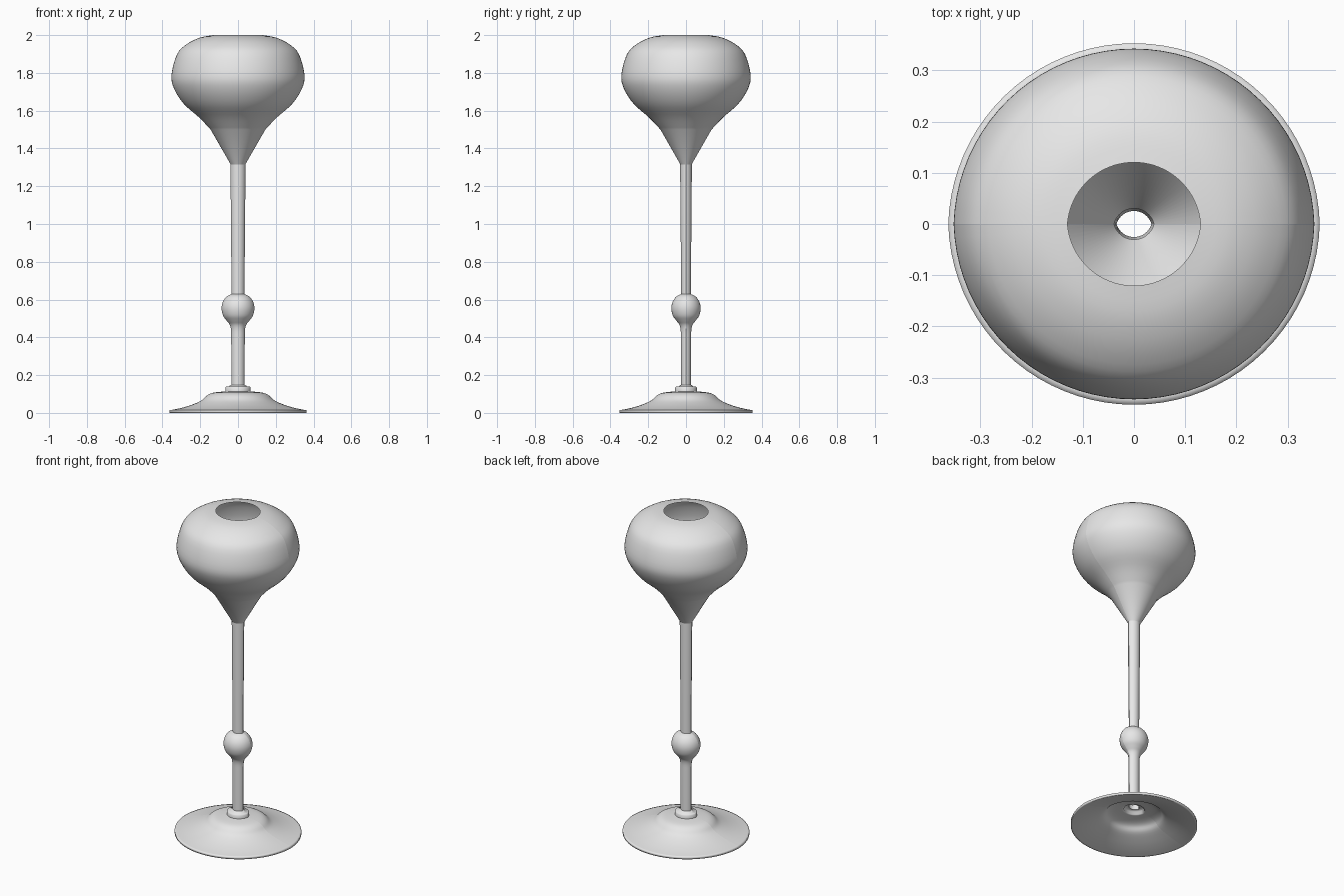
import bpy, bmesh, math

cube = bpy.data.objects.get("Cube")
if cube:
    bpy.data.objects.remove(cube, do_unlink=True)

OFFSET = 0.01      # each half is turned about an axis this far behind its seam
STEPS = 40         # segments in each half turn

grey = bpy.data.materials.new("light grey")
grey.use_nodes = True
COLOUR = (0.8, 0.8, 0.8, 1)
grey.diffuse_color = COLOUR
grey.node_tree.nodes["Principled BSDF"].inputs["Base Color"].default_value = COLOUR


def curve(pts, n=4):
    """Smooth a list of (radius, height) points with a Catmull-Rom curve."""
    p = [pts[0]] + pts + [pts[-1]]
    out = []
    for a, b, c, d in zip(p, p[1:], p[2:], p[3:]):
        for k in range(n):
            t = k / n
            out.append(tuple(
                0.5 * (2 * b[i] + (c[i] - a[i]) * t
                       + (2 * a[i] - 5 * b[i] + 4 * c[i] - d[i]) * t * t
                       + (3 * b[i] - a[i] - 3 * c[i] + d[i]) * t ** 3)
                for i in (0, 1)))
    return out + [pts[-1]]


def turned(name, profile):
    """Turn a profile through one half and mirror it to the other."""
    bm = bmesh.new()
    rings = []
    for x, z in profile:
        r = math.hypot(x, OFFSET)
        start = math.asin(OFFSET / r)
        ring = []
        for j in range(STEPS + 1):
            a = start + (math.pi - 2 * start) * j / STEPS
            y = 0 if j in (0, STEPS) else r * math.sin(a) - OFFSET
            ring.append(bm.verts.new((r * math.cos(a), y, z)))
        rings.append(ring)
    for lo, hi in zip(rings, rings[1:]):
        for j in range(STEPS):
            bm.faces.new((lo[j], lo[j + 1], hi[j + 1], hi[j])).smooth = True
    # Keep the seam and the hard steps crisp
    for e in bm.edges:
        e.smooth = not e.is_boundary and e.calc_face_angle(0) < math.radians(32)
    mesh = bpy.data.meshes.new(name)
    bm.to_mesh(mesh)
    bm.free()
    mesh.materials.append(grey)
    ob = bpy.data.objects.new(name, mesh)
    bpy.context.collection.objects.link(ob)
    mirror = ob.modifiers.new("other half", 'MIRROR')
    mirror.use_axis = (False, True, False)
    mirror.merge_threshold = 0.0005
    return ob


# Bowl: open cone below, full round body above, narrow mouth
turned("bowl", [(0.039, 1.316)] + curve([
    (0.145, 1.50), (0.205, 1.563), (0.286, 1.635), (0.338, 1.715),
    (0.352, 1.79), (0.322, 1.90), (0.27, 1.953), (0.20, 1.987), (0.13, 2.0)]))

# Upper stem, slightly wider towards the bowl
turned("upper_stem", [(0.034, 0.625), (0.040, 1.316)])

# Round knob flowing down into the lower stem
turned("knob", curve([
    (0.036, 0.40), (0.037, 0.44), (0.044, 0.467), (0.060, 0.488),
    (0.079, 0.515), (0.087, 0.553), (0.080, 0.588), (0.060, 0.616),
    (0.034, 0.629)]))

# Lower stem
turned("lower_stem", [(0.034, 0.12), (0.036, 0.40)])

# Collar where the stem meets the foot
turned("collar", [(0.067, 0.112), (0.067, 0.134), (0.062, 0.139),
                  (0.045, 0.140), (0.043, 0.146), (0.034, 0.147)])

# Foot: hollow underside, thin rim, flared top
underside = curve([(0.062, 0.104), (0.12, 0.096), (0.155, 0.083),
                   (0.185, 0.056), (0.25, 0.030), (0.31, 0.012), (0.363, 0.0)])
top = curve([(0.363, 0.014), (0.31, 0.024), (0.25, 0.041), (0.195, 0.065),
             (0.163, 0.093), (0.13, 0.107), (0.067, 0.114)])
turned("foot", [(0.034, 0.122), (0.062, 0.122)] + underside + top)
